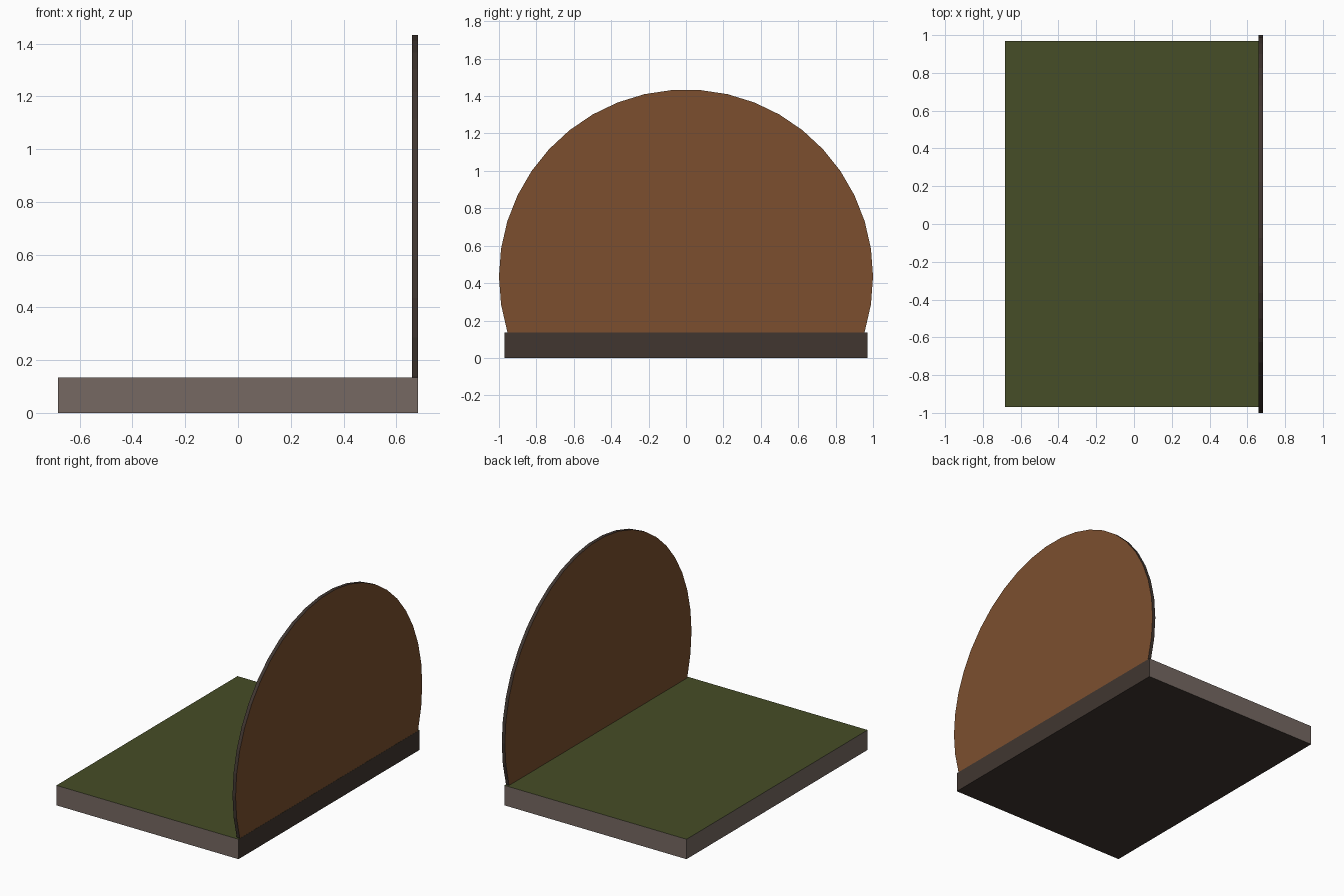
import bpy, bmesh, math

if "Cube" in bpy.data.objects:
    bpy.data.objects.remove(bpy.data.objects["Cube"])

def material(name, rgb):
    m = bpy.data.materials.new(name)
    m.diffuse_color = (*rgb, 1)
    m.use_nodes = True
    m.node_tree.nodes["Principled BSDF"].inputs["Base Color"].default_value = m.diffuse_color
    return m

green = material("moss_green", (0.061, 0.075, 0.02))
stone = material("grey_brown", (0.18, 0.14, 0.122))
dark = material("dark_brown", (0.052, 0.037, 0.030))
brown = material("warm_brown", (0.20, 0.078, 0.028))

def finish(bm, name, mats, rule):
    bmesh.ops.recalc_face_normals(bm, faces=bm.faces)
    bm.normal_update()
    for f in bm.faces:
        f.material_index = rule(f.normal)
    me = bpy.data.meshes.new(name)
    bm.to_mesh(me)
    bm.free()
    for m in mats:
        me.materials.append(m)
    ob = bpy.data.objects.new(name, me)
    bpy.context.collection.objects.link(ob)

# Slab: green top, grey-brown sides, dark underside and dark edge below the panel
HX, HY, H = 0.683, 0.97, 0.135
bm = bmesh.new()
bmesh.ops.create_cube(bm, size=1)
for v in bm.verts:
    v.co = (v.co.x * 2 * HX, v.co.y * 2 * HY, (v.co.z + 0.5) * H)

def slab_rule(n):
    if n.z > 0.5:
        return 0
    return 2 if n.z < -0.5 or n.x > 0.5 else 1

finish(bm, "base_slab", [green, stone, dark], slab_rule)

# Upright round panel: 42-sided disc cut flat where it meets the slab
SIDES, CZ = 42, 0.435
X0, X1 = 0.659, 0.682
bm = bmesh.new()
ring = []
for i in range(SIDES):
    a = 2 * math.pi * i / SIDES
    ring.append(bm.verts.new((X0, math.cos(a), CZ + math.sin(a))))
face = bm.faces.new(ring)
bmesh.ops.bisect_plane(bm, geom=bm.verts[:] + bm.edges[:] + bm.faces[:],
                       plane_co=(0, 0, H), plane_no=(0, 0, -1), clear_outer=True)
res = bmesh.ops.extrude_face_region(bm, geom=bm.faces[:], use_keep_orig=True)
for g in res["geom"]:
    if isinstance(g, bmesh.types.BMVert):
        g.co.x = X1
finish(bm, "round_panel", [brown, dark], lambda n: 0 if abs(n.x) > 0.5 else 1)
